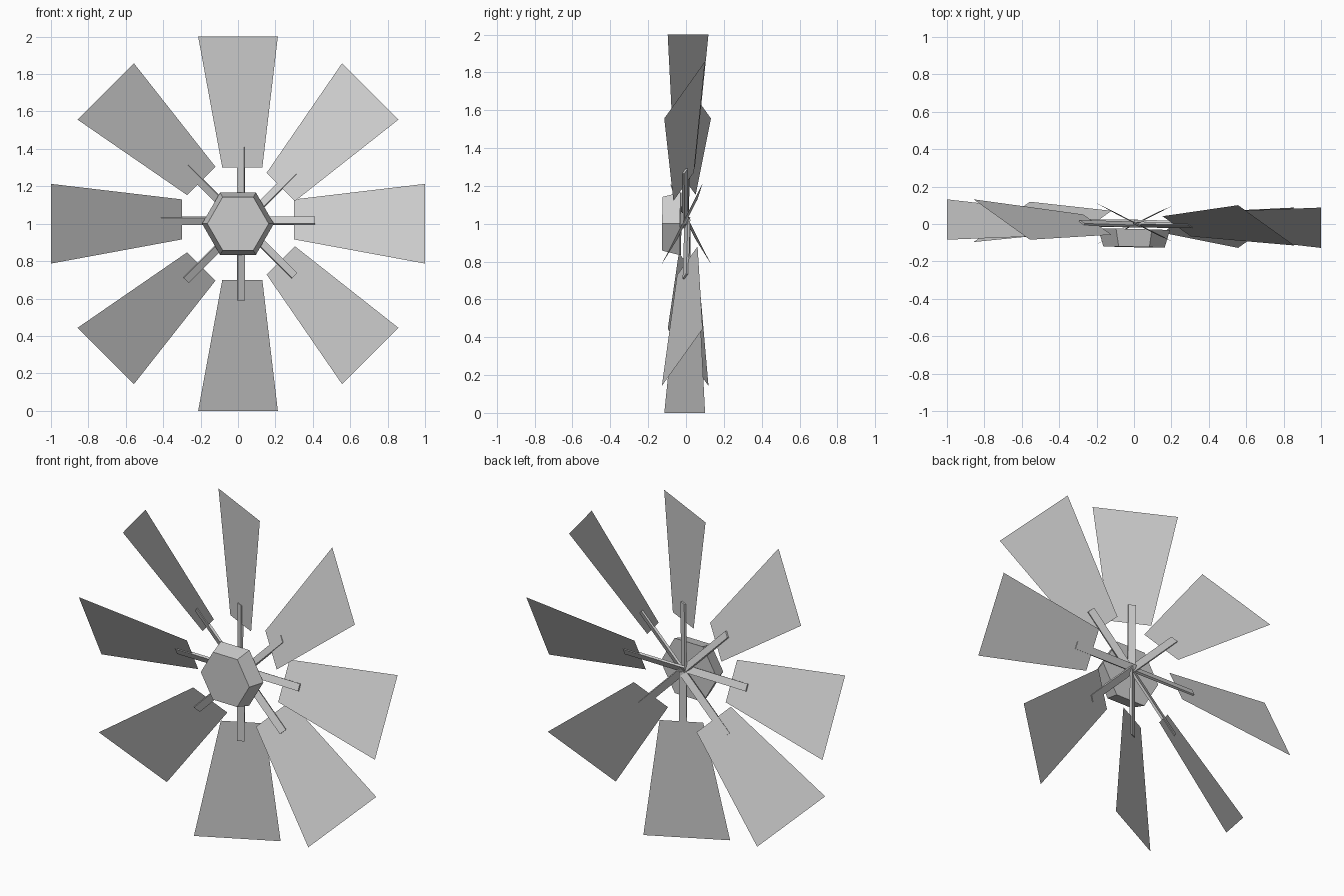
import bpy, bmesh, math
from mathutils import Vector

if "Cube" in bpy.data.objects:
    bpy.data.objects.remove(bpy.data.objects["Cube"])

PITCH = math.atan(0.506)
CENTRE = Vector((0, 0, 1))


def place(angle, r, t, y):
    """Radial / tangential / depth position on the slightly tilted wheel."""
    c, s = math.cos(angle), math.sin(angle)
    x, z = r * c - t * s, r * s + t * c
    return CENTRE + Vector((x, y - 0.022 * r * c + 0.009 * r * s + 0.002, z))


def make(name, verts, faces):
    me = bpy.data.meshes.new(name)
    me.from_pydata(verts, [], faces)
    bm = bmesh.new()
    bm.from_mesh(me)
    bmesh.ops.recalc_face_normals(bm, faces=bm.faces)
    bm.to_mesh(me)
    bm.free()
    ob = bpy.data.objects.new(name, me)
    bpy.context.collection.objects.link(ob)
    return ob


BOX = [(0, 1, 3, 2), (4, 6, 7, 5), (0, 4, 5, 1), (2, 3, 7, 6), (0, 2, 6, 4), (1, 5, 7, 3)]
cp, sp = math.cos(PITCH), math.sin(PITCH)

for i in range(8):
    a = i * math.pi / 4
    side = -1 if 1 <= i <= 4 else 1   # which way the blade root leans

    # pitched flat blade
    outline = [(0.3, side * 0.023 - 0.107), (1.0, -0.213),
               (1.0, 0.213), (0.3, side * 0.023 + 0.107)]
    make(f"blade_{i + 1}", [place(a, r, t, t * sp / cp) for r, t in outline], [(0, 1, 2, 3)])

    # thin spoke holding the blade, set at the same pitch
    pts = []
    for r in (0.0, 0.411):
        for u in (-0.021, 0.021):
            for v in (-0.007, 0.007):
                t = side * 0.016 + u * cp - v * sp
                y = side * 0.005 + u * sp + v * cp
                pts.append(place(a, r, t, y))
    make(f"spoke_{i + 1}", pts, BOX)

# tapered six-sided hub cap in front of the spokes
rings = []
for radius, depth in ((0.192, -0.03), (0.164, -0.125)):
    for k in range(6):
        p = place(k * math.pi / 3, radius, 0, depth)
        rings.append(p)
faces = [(k, (k + 1) % 6, 6 + (k + 1) % 6, 6 + k) for k in range(6)]
faces += [tuple(range(6)), tuple(range(6, 12))]
make("hub_cap", rings, faces)
